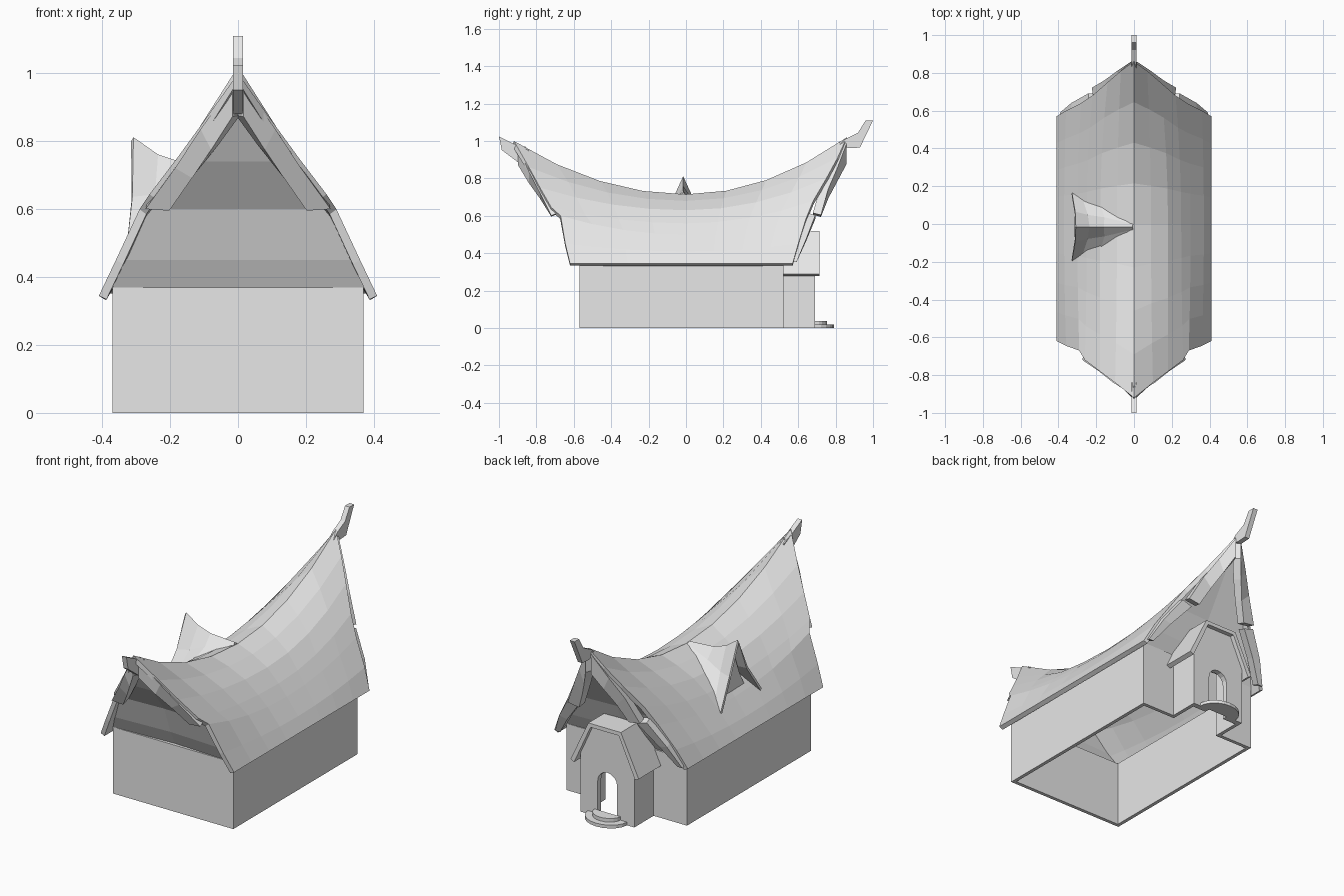
import bpy, bmesh, math
from mathutils import Vector

if "Cube" in bpy.data.objects:
    bpy.data.objects.remove(bpy.data.objects["Cube"])

GREY = (0.8, 0.8, 0.8, 1)
plaster = bpy.data.materials.new("pale_grey")
plaster.use_nodes = True
plaster.diffuse_color = GREY
plaster.node_tree.nodes["Principled BSDF"].inputs["Base Color"].default_value = GREY


def finish(name, bm):
    mesh = bpy.data.meshes.new(name)
    bm.to_mesh(mesh)
    bm.free()
    mesh.materials.append(plaster)
    obj = bpy.data.objects.new(name, mesh)
    bpy.context.collection.objects.link(obj)
    return obj


def sheet(name, rows, thick=0.0, offset=-1, mirror=False):
    """Grid of points turned into a faceted sheet with thickness."""
    bm = bmesh.new()
    grid = [[bm.verts.new(p) for p in row] for row in rows]
    for a, b in zip(grid, grid[1:]):
        for i in range(len(a) - 1):
            bm.faces.new((a[i], a[i + 1], b[i + 1], b[i]))
    bmesh.ops.remove_doubles(bm, verts=bm.verts, dist=0.0005)
    obj = finish(name, bm)
    if mirror:
        obj.modifiers.new("mirror", "MIRROR")
    if thick:
        mod = obj.modifiers.new("thickness", "SOLIDIFY")
        mod.thickness, mod.offset = thick, offset
    return obj


def prism(name, points, along):
    """Outline pushed along a vector."""
    bm = bmesh.new()
    face = bm.faces.new([bm.verts.new(p) for p in points])
    out = bmesh.ops.extrude_face_region(bm, geom=[face])
    moved = [v for v in out["geom"] if isinstance(v, bmesh.types.BMVert)]
    bmesh.ops.translate(bm, verts=moved, vec=Vector(along))
    bmesh.ops.recalc_face_normals(bm, faces=bm.faces)
    return finish(name, bm)


def both_sides(half):
    """Row from -x to +x out of a centre-to-side half row."""
    return [(-x, y, z) for x, y, z in reversed(half[1:])] + list(half)


# Walls: one open chain around the hall and the porch sides
half_plan = [(0.165, 0.69), (0.165, 0.52), (0.37, 0.52), (0.37, -0.57)]
plan = [(-x, y) for x, y in half_plan] + half_plan[::-1]
walls = sheet("walls", [[(x, y, z) for x, y in plan] for z in (0, 0.37)], 0.02)
walls.modifiers["thickness"].use_even_offset = True

# Saddle roof: bends up from a low middle to high gable ends
front_edge = [(0, -0.92, 1.0), (0.1, -0.84, 0.86), (0.18, -0.78, 0.75), (0.26, -0.72, 0.645),
              (0.29, -0.67, 0.6), (0.36, -0.645, 0.45), (0.41, -0.62, 0.345)]
back_edge = [(0, 0.86, 1.02), (0.07, 0.81, 0.91), (0.14, 0.75, 0.8), (0.22, 0.68, 0.68),
             (0.28, 0.64, 0.58), (0.36, 0.6, 0.45), (0.41, 0.57, 0.345)]
middle = [(0, 0.715), (0.09, 0.68), (0.18, 0.63), (0.25, 0.56), (0.3, 0.5), (0.37, 0.41), (0.41, 0.345)]
roof_rows = []
for i in range(-4, 5):
    s = i / 4
    edge = front_edge if s < 0 else back_edge
    roof_rows.append(both_sides([
        (mx + (x - mx) * s * s, y * abs(s), mz + (z - mz) * s * s)
        for (x, y, z), (mx, mz) in zip(edge, middle)]))
sheet("roof", roof_rows, 0.025)


# Leaning gable walls under the roof ends
def gable(name, profile):
    rows = []
    for x, y, z in profile:
        dent = -0.05 * x * math.copysign(1, y)
        rows.append([(-x, y, z), (0, y + dent, z), (x, y, z)])
    sheet(name, rows)


gable("front_gable", [(0.37, -0.57, 0.37), (0.34, -0.61, 0.45), (0.26, -0.66, 0.6),
                      (0.14, -0.76, 0.74), (0, -0.86, 0.93)])
gable("back_gable", [(0.37, 0.52, 0.37), (0.34, 0.56, 0.45), (0.25, 0.62, 0.6),
                     (0.12, 0.72, 0.77), (0, 0.82, 0.94)])


# Bargeboards: outer x, z, inner x, z and depth y of each station
def bargeboard(name, stations):
    rows = [[(x, y, z), (ix, y, iz)] for x, z, ix, iz, y in stations]
    sheet(name, rows, 0.045, 0, mirror=True)


bargeboard("front_bargeboard", [(0.005, 0.97, 0.005, 0.875, -0.88), (0.1, 0.84, 0.07, 0.78, -0.82),
                                (0.18, 0.73, 0.13, 0.7, -0.76), (0.27, 0.61, 0.2, 0.605, -0.70)])
bargeboard("back_upper_bargeboard", [(0.005, 0.99, 0.005, 0.88, 0.84), (0.08, 0.86, 0.05, 0.79, 0.79),
                                     (0.15, 0.75, 0.1, 0.7, 0.74), (0.22, 0.61, 0.15, 0.6, 0.70)])
bargeboard("back_lower_bargeboard", [(0.24, 0.61, 0.18, 0.59, 0.67), (0.33, 0.48, 0.28, 0.47, 0.62),
                                     (0.39, 0.36, 0.36, 0.36, 0.57)])

# Horns at the ridge ends
HORNS = {
    "front_horn": [(-1, 1.025), (-0.92, 0.985), (-0.84, 0.95), (-0.85, 0.88), (-0.89, 0.88), (-0.985, 0.952)],
    "back_horn": [(0.82, 0.98), (0.87, 0.962), (0.93, 0.965), (1, 1.11), (0.96, 1.11), (0.92, 1.045), (0.85, 1.01)],
}
for name, outline in HORNS.items():
    prism(name, [(-0.014, y, z) for y, z in outline], (0.028, 0, 0))

# Porch front with an arched doorway
arch = [(0.06 * math.cos(a), 0.2 + 0.06 * math.sin(a))
        for a in (math.pi * k / 8 for k in range(9))]
outline = ([(0.165, 0), (0.06, 0)] + arch + [(-0.06, 0), (-0.165, 0),
           (-0.165, 0.35), (-0.095, 0.5), (0.095, 0.5), (0.165, 0.35)])
prism("porch_front", [(x, 0.69, z) for x, z in outline], (0, -0.03, 0))

# Porch roof with a flat top and steep sides
porch_line = [(-0.21, 0.29), (-0.1, 0.52), (0.1, 0.52), (0.21, 0.29)]
sheet("porch_roof", [[(x, y, z) for x, z in porch_line] for y in (0.515, 0.715)], 0.025)

# Rounded door steps
for name, width, depth, low, high in (("lower_step", 0.12, 0.1, 0, 0.018),
                                      ("upper_step", 0.08, 0.065, 0.018, 0.038)):
    curve = [(width * math.cos(a), 0.69 + depth * math.sin(a), low)
             for a in (math.pi * k / 10 for k in range(11))]
    prism(name, curve, (0, 0, high - low))

# Tent-shaped dormer on one roof slope: ridge x, z then foot x, y, z
dormer_rows = []
for rx, rz, fx, fy, fz in ((-0.315, 0.8, -0.33, 0.17, 0.47), (-0.24, 0.748, -0.27, 0.13, 0.53),
                           (-0.16, 0.722, -0.17, 0.1, 0.625), (-0.01, 0.712, -0.02, 0.01, 0.7)):
    half = []
    for t in (0, 0.4, 1):
        sag = 0.16 * t * (1 - t)
        half.append((rx + (fx - rx) * t + sag * 0.2, fy * t, rz + (fz - rz) * t - sag * (rz - fz) * 3))
    row = [(x, -y, z) for x, y, z in reversed(half[1:])] + half
    dormer_rows.append([(x, y - 0.015, z) for x, y, z in row])
sheet("dormer_roof", dormer_rows, 0.014)
prism("dormer_wall", [(-0.28, -0.13, 0.49), (-0.28, 0.1, 0.49), (-0.28, 0.04, 0.6),
                      (-0.28, -0.015, 0.74), (-0.28, -0.07, 0.6)], (0.01, 0, 0))
